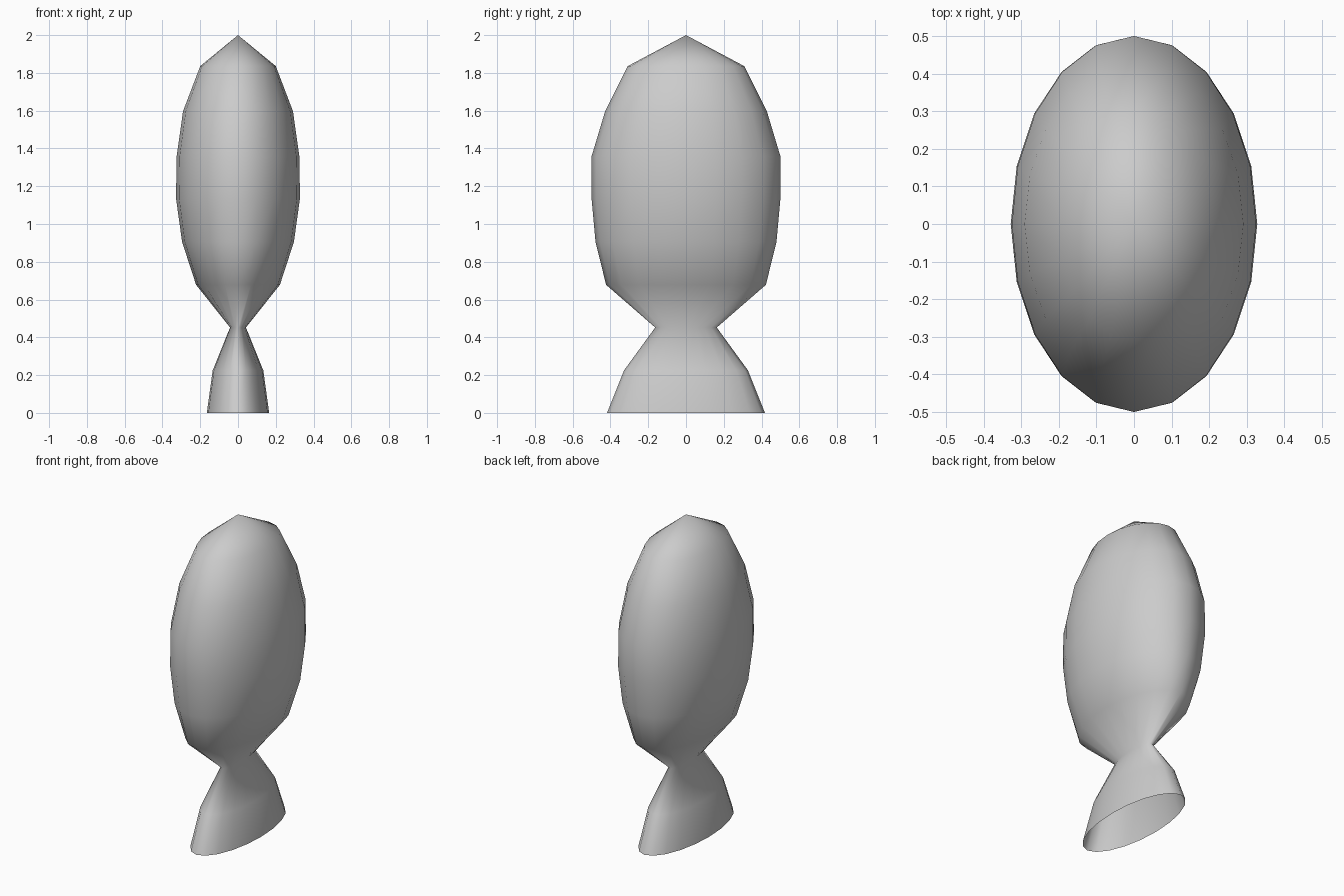
import bpy
import bmesh
from math import cos, sin, tau

cube = bpy.data.objects.get("Cube")
if cube:
    bpy.data.objects.remove(cube, do_unlink=True)

SIDES = 20
# Oval cross-sections from the foot up: height, half width, half depth
SECTIONS = [
    (0.0, 0.165, 0.418),
    (0.225, 0.134, 0.328),
    (0.452, 0.042, 0.163),
    (0.678, 0.222, 0.423),
    (0.905, 0.296, 0.479),
    (1.135, 0.328, 0.50),
    (1.358, 0.325, 0.50),
    (1.597, 0.291, 0.428),
    (1.836, 0.20, 0.308),
]


def make_material(name, colour):
    mat = bpy.data.materials.new(name)
    mat.use_nodes = True
    mat.diffuse_color = colour
    mat.node_tree.nodes["Principled BSDF"].inputs["Base Color"].default_value = colour
    return mat


# Body lofted through the ovals, closed to a point on top, open underneath
bm = bmesh.new()
rings = []
for z, rx, ry in SECTIONS:
    rings.append([bm.verts.new((rx * cos(tau * i / SIDES), ry * sin(tau * i / SIDES), z))
                  for i in range(SIDES)])
for low, high in zip(rings, rings[1:]):
    for i in range(SIDES):
        j = (i + 1) % SIDES
        bm.faces.new((low[i], low[j], high[j], high[i]))

tip = bm.verts.new((0, 0, 2))
for i in range(SIDES):
    bm.faces.new((rings[-1][i], rings[-1][(i + 1) % SIDES], tip))

# Smooth shading all over
for face in bm.faces:
    face.smooth = True

mesh = bpy.data.meshes.new("oval_body")
bm.to_mesh(mesh)
bm.free()
mesh.materials.append(make_material("plain grey", (0.6, 0.6, 0.6, 1)))
body = bpy.data.objects.new("oval_body", mesh)
bpy.context.collection.objects.link(body)
